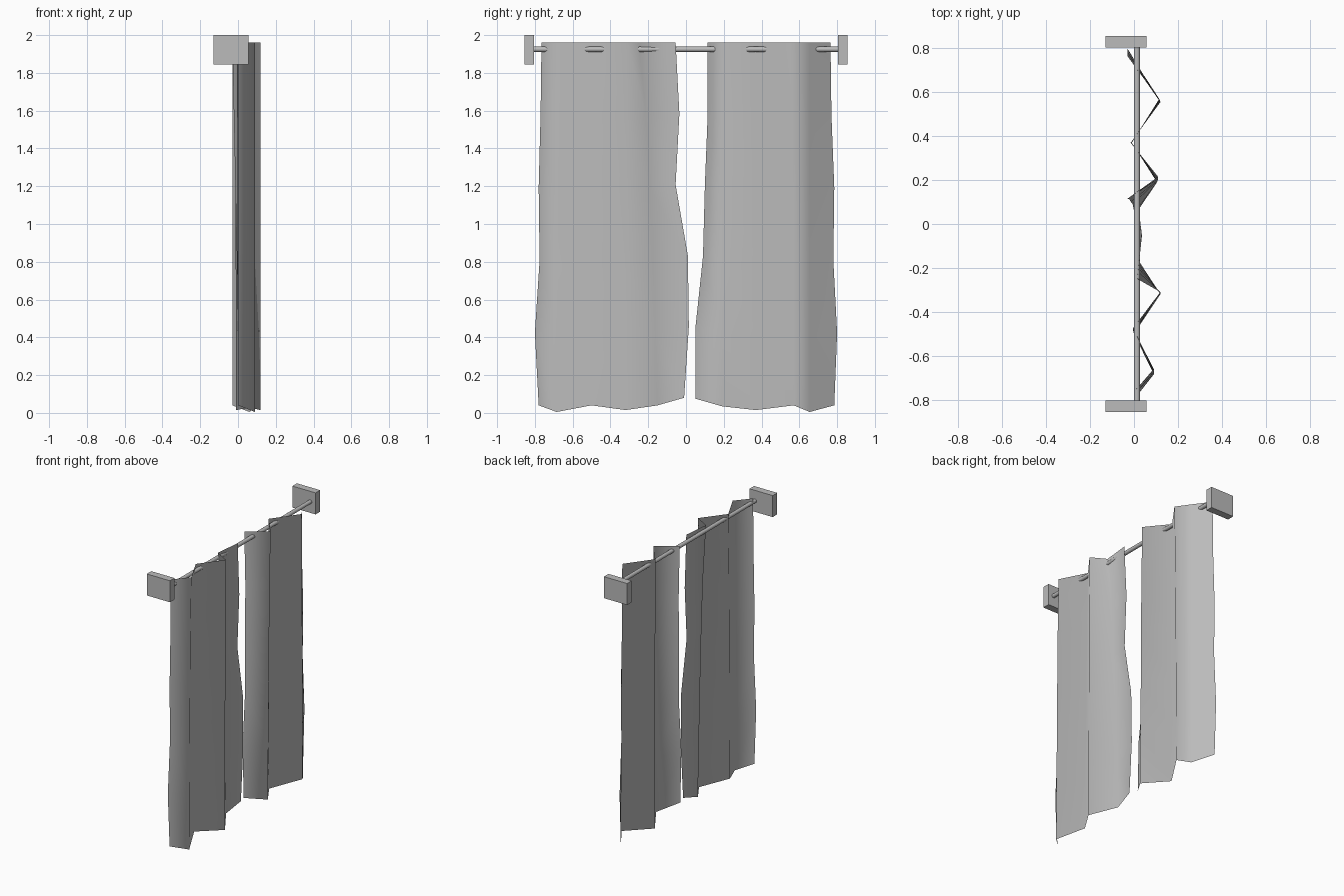
import bpy
import bmesh
from mathutils import Vector

if "Cube" in bpy.data.objects:
    bpy.data.objects.remove(bpy.data.objects["Cube"], do_unlink=True)

TOP_Z = 1.96
ROD_X, ROD_Z = 0.013, 1.925

grey = bpy.data.materials.new("plain grey")
grey.use_nodes = True
grey.diffuse_color = (0.5, 0.5, 0.5, 1)
grey.node_tree.nodes["Principled BSDF"].inputs["Base Color"].default_value = grey.diffuse_color


def finish(name, bm, smooth=None):
    mesh = bpy.data.meshes.new(name)
    bm.to_mesh(mesh)
    bm.free()
    obj = bpy.data.objects.new(name, mesh)
    bpy.context.collection.objects.link(obj)
    mesh.materials.append(grey)
    for face in mesh.polygons:
        face.use_smooth = smooth is not None
    if smooth:
        bpy.ops.object.select_all(action="DESELECT")
        obj.select_set(True)
        bpy.context.view_layer.objects.active = obj
        bpy.ops.object.shade_smooth_by_angle(angle=smooth)
    return obj


def curtain(name, top, bottom, first_edge, last_edge):
    """Pleated sheet: top points are (x, y), hem points are (x, y, z),
    and the edge lists give the y of each side from top to hem."""
    bm = bmesh.new()
    rows = len(first_edge)
    grid = []
    for r in range(rows):
        t = r / (rows - 1)
        line = []
        for (x, y), hem in zip(top, bottom):
            p = Vector((x, y, TOP_Z)).lerp(Vector(hem), t)
            p.y = y + (hem[1] - y) * t ** 0.6
            line.append(p)
        line[0].y, line[-1].y = first_edge[r], last_edge[r]
        grid.append([bm.verts.new(p) for p in line])
    for upper, lower in zip(grid, grid[1:]):
        for c in range(len(top) - 1):
            bm.faces.new((upper[c], lower[c], lower[c + 1], upper[c + 1]))
    return finish(name, bm, 0)


# Curtain panels
curtain(
    "front_curtain",
    [(0, -0.765), (0.09, -0.66), (-0.005, -0.475), (0.12, -0.31), (0.015, -0.25), (0.036, -0.055)],
    [(0, -0.78, 0.04), (0.09, -0.685, 0.005), (0, -0.5, 0.04),
     (0.12, -0.32, 0.015), (0.01, -0.15, 0.04), (0.03, -0.01, 0.08)],
    [-0.765, -0.77, -0.78, -0.775, -0.80, -0.78],
    [-0.055, -0.035, -0.055, 0.01, 0.015, -0.01])
curtain(
    "back_curtain",
    [(-0.03, 0.115), (0.11, 0.215), (-0.015, 0.37), (0.12, 0.555), (0.05, 0.655), (-0.03, 0.765)],
    [(0.01, 0.05, 0.075), (0.105, 0.19, 0.035), (-0.01, 0.37, 0.015),
     (0.115, 0.57, 0.04), (0.06, 0.655, 0.005), (-0.03, 0.785, 0.04)],
    [0.115, 0.115, 0.10, 0.09, 0.05, 0.05],
    [0.765, 0.77, 0.785, 0.78, 0.80, 0.785])

# Rod along y
bm = bmesh.new()
bmesh.ops.create_cone(bm, cap_ends=True, segments=16, radius1=0.014, radius2=0.014, depth=1.63)
for v in bm.verts:
    v.co = (v.co.x + ROD_X, v.co.z, ROD_Z - v.co.y)
finish("curtain_rod", bm, 0.7)

# Wall brackets at both ends
for name, side in (("front_bracket", -1), ("back_bracket", 1)):
    bm = bmesh.new()
    bmesh.ops.create_cube(bm, size=1)
    bmesh.ops.scale(bm, vec=(0.185, 0.052, 0.155), verts=bm.verts)
    bmesh.ops.translate(bm, vec=(-0.0365, side * 0.83, 1.9225), verts=bm.verts)
    finish(name, bm)
